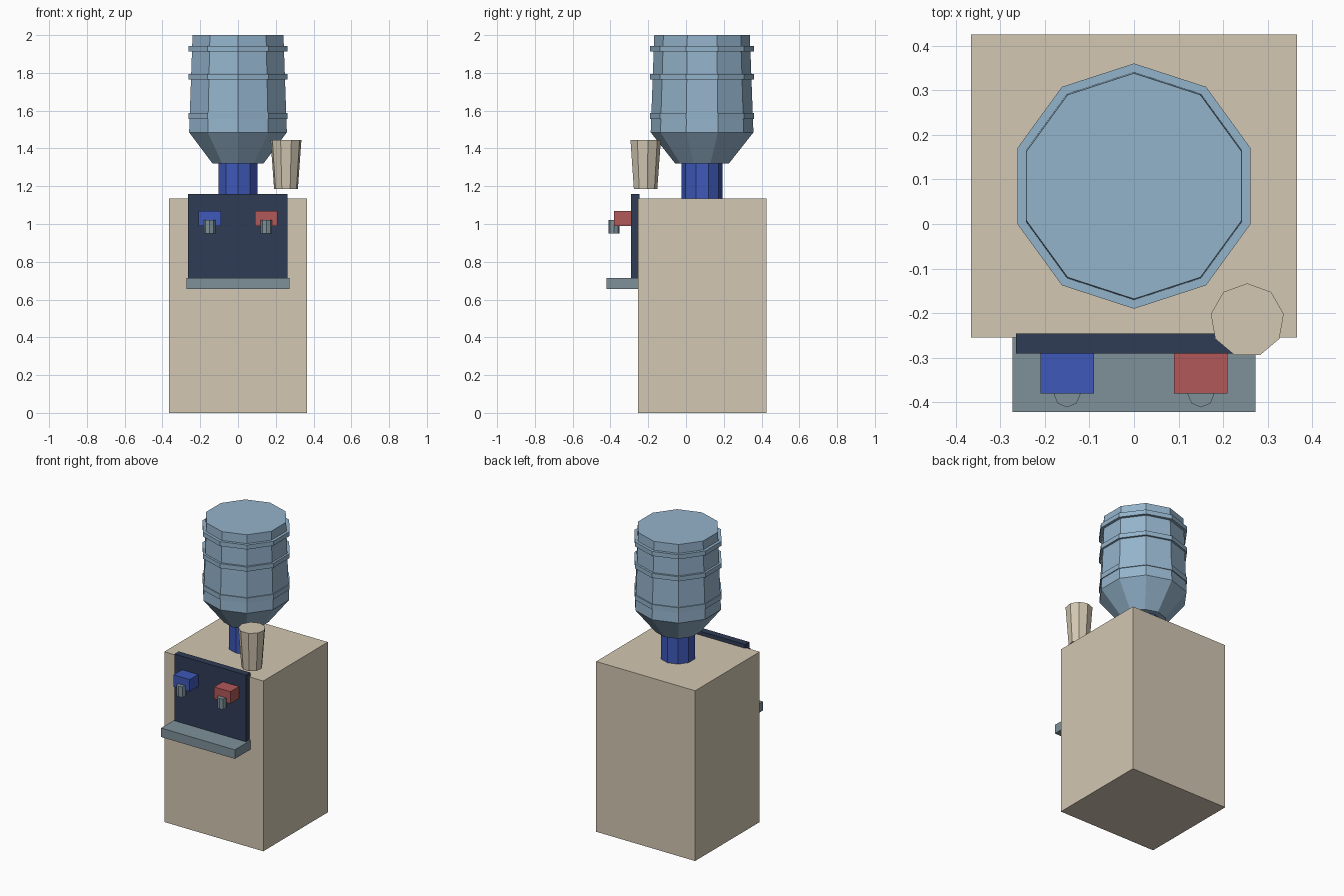
import bpy
import bmesh
from math import cos, sin, tau

cube = bpy.data.objects.get("Cube")
if cube:
    bpy.data.objects.remove(cube, do_unlink=True)


def material(name, *srgb):
    # Convert 8-bit display values to linear
    lin = [((c / 255 + 0.055) / 1.055) ** 2.4 for c in srgb] + [1]
    m = bpy.data.materials.new(name)
    m.use_nodes = True
    m.diffuse_color = lin
    m.node_tree.nodes["Principled BSDF"].inputs["Base Color"].default_value = lin
    return m


beige = material("beige plastic", 211, 199, 178)
navy = material("dark navy", 47, 60, 86)
grey = material("grey metal", 126, 145, 154)
blue = material("blue plastic", 62, 88, 184)
red = material("red plastic", 177, 88, 88)
water = material("pale blue bottle", 148, 179, 203)


def finish(name, bm, mat):
    bmesh.ops.recalc_face_normals(bm, faces=bm.faces)
    mesh = bpy.data.meshes.new(name)
    bm.to_mesh(mesh)
    bm.free()
    mesh.materials.append(mat)
    ob = bpy.data.objects.new(name, mesh)
    bpy.context.collection.objects.link(ob)
    return ob


def box(name, mat, xs, ys, zs):
    bm = bmesh.new()
    bmesh.ops.create_cube(bm, size=1)
    for v in bm.verts:
        v.co = [(a + b) / 2 + (b - a) * c for (a, b), c in zip((xs, ys, zs), v.co)]
    return finish(name, bm, mat)


def lathe(name, mat, centre, sides, profile):
    """Faceted solid from (radius, z) pairs, one corner pointing to +y."""
    bm = bmesh.new()
    cx, cy = centre
    rings = []
    for r, z in profile:
        rings.append([bm.verts.new((cx + r * sin(tau * i / sides),
                                    cy + r * cos(tau * i / sides), z))
                      for i in range(sides)])
    for low, high in zip(rings, rings[1:]):
        for i in range(sides):
            j = (i + 1) % sides
            bm.faces.new((low[i], low[j], high[j], high[i]))
    bm.faces.new(rings[0])
    bm.faces.new(rings[-1])
    return finish(name, bm, mat)


# Cabinet, front panel and drip tray
box("cabinet", beige, (-0.365, 0.365), (-0.255, 0.425), (0, 1.135))
box("front_panel", navy, (-0.265, 0.262), (-0.29, -0.245), (0.7, 1.16))
box("drip_tray", grey, (-0.272, 0.272), (-0.422, -0.25), (0.655, 0.715))

# Cold and hot taps with their spouts
for label, mat, x in (("cold", blue, -0.15), ("hot", red, 0.15)):
    box(label + "_tap", mat, (x - 0.06, x + 0.06), (-0.38, -0.28), (0.99, 1.07))
    lathe(label + "_spout", grey, (x, -0.381), 8, [(0.03, 0.95), (0.03, 1.02)])

# Water bottle standing upside down in its collar
axis = (0, 0.085)
lathe("bottle_collar", blue, axis, 10, [(0.108, 1.12), (0.108, 1.325)])
lathe("bottle", water, axis, 10,
      [(0.142, 1.32), (0.272, 1.485), (0.253, 2.0)])
for i, (low, high) in enumerate(((1.555, 1.588), (1.765, 1.795), (1.912, 1.942))):
    lathe(f"bottle_band_{i + 1}", water, axis, 10, [(0.275, low), (0.275, high)])

# Paper cup
lathe("cup", beige, (0.254, -0.216), 9, [(0.064, 1.185), (0.083, 1.445)])
